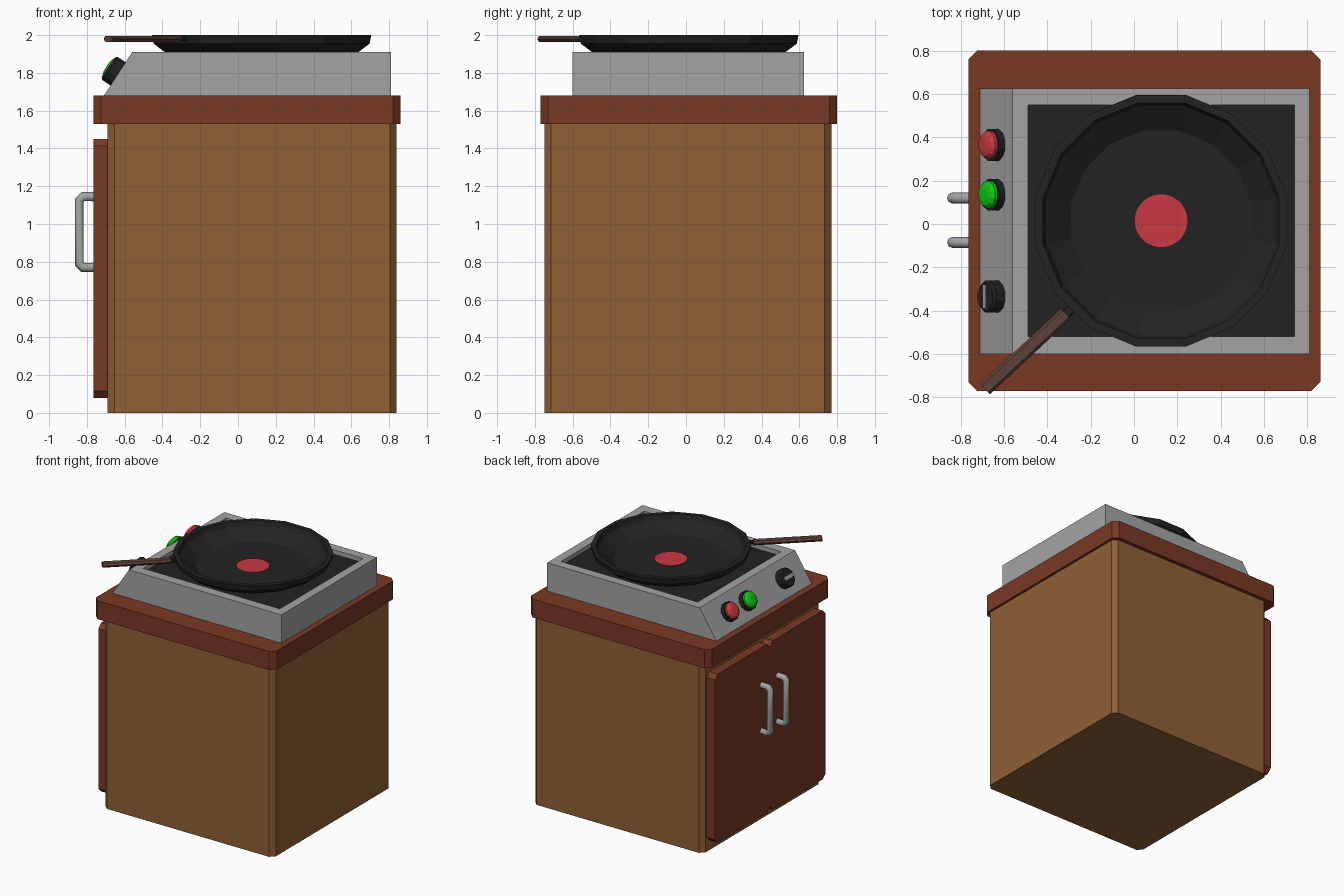
import bpy
import bmesh
from math import cos, sin, pi, atan2
from mathutils import Matrix, Vector

cube = bpy.data.objects.get("Cube")
if cube:
    bpy.data.objects.remove(cube, do_unlink=True)


def material(name, srgb):
    rgb = [(c / 255 / 12.92 if c < 11 else ((c / 255 + 0.055) / 1.055) ** 2.4) for c in srgb]
    m = bpy.data.materials.new(name)
    m.use_nodes = True
    m.diffuse_color = (*rgb, 1)
    m.node_tree.nodes["Principled BSDF"].inputs["Base Color"].default_value = (*rgb, 1)
    return m


wood = material("light wood", (144, 97, 54))
dark_wood = material("reddish wood", (121, 57, 36))
steel = material("grey metal", (164, 164, 164))
black = material("black iron", (34, 34, 34))
red = material("red", (203, 58, 66))
green = material("green", (16, 203, 20))
grip_brown = material("grip brown", (94, 65, 58))


def loft(name, rings, mats, matrix=None, rule=None):
    """Bridge rings of equal length into a closed solid; rule picks a material per band."""
    bm = bmesh.new()
    loops = [[bm.verts.new(p) for p in ring] for ring in rings]
    n = len(loops[0])
    bm.faces.new(loops[0][::-1])
    for band, (a, b) in enumerate(zip(loops, loops[1:])):
        for i in range(n):
            j = (i + 1) % n
            f = bm.faces.new((a[i], a[j], b[j], b[i]))
            f.material_index = rule(band) if rule else 0
    cap = bm.faces.new(loops[-1])
    cap.material_index = len(mats) - 1
    bmesh.ops.recalc_face_normals(bm, faces=bm.faces)
    me = bpy.data.meshes.new(name)
    bm.to_mesh(me)
    bm.free()
    for m in mats:
        me.materials.append(m)
    ob = bpy.data.objects.new(name, me)
    bpy.context.collection.objects.link(ob)
    if matrix:
        ob.matrix_world = matrix
    return ob


def rect(x0, x1, y0, y1, z, c=0.0):
    """Rectangle ring, with corners cut by c."""
    if not c:
        return [(x0, y0, z), (x1, y0, z), (x1, y1, z), (x0, y1, z)]
    return [(x0 + c, y0, z), (x1 - c, y0, z), (x1, y0 + c, z), (x1, y1 - c, z),
            (x1 - c, y1, z), (x0 + c, y1, z), (x0, y1 - c, z), (x0, y0 + c, z)]


def circle(r, z, n):
    return [(r * cos(2 * pi * (i + 0.5) / n), r * sin(2 * pi * (i + 0.5) / n), z) for i in range(n)]


def turned(name, profile, n, mats, matrix, rule=None):
    return loft(name, [circle(r, z, n) for r, z in profile], mats, matrix, rule)


# Cabinet and worktop
loft("cabinet", [rect(-0.69, 0.84, -0.75, 0.77, z, 0.036) for z in (0, 1.53)], [wood])
loft("worktop", [rect(-0.765, 0.86, -0.77, 0.80, z, 0.04) for z in (1.53, 1.68)], [dark_wood])

# Doors and their bar handles on the -x side
for side, y0, y1, hy in (("left", 0.017, 0.72, 0.12), ("right", -0.70, 0.013, -0.085)):
    rings = [[(x, y, z) for y, z, _ in rect(y0, y1, 0.08, 1.45, 0, 0.036)] for x in (-0.685, -0.765)]
    loft(side + "_door", rings, [dark_wood])

    cu = bpy.data.curves.new(side + "_door_handle", "CURVE")
    cu.dimensions = "3D"
    cu.bevel_depth = 0.025
    cu.bevel_resolution = 2
    cu.use_fill_caps = True
    path = [(-0.76, 0.77), (-0.82, 0.77), (-0.84, 0.79), (-0.84, 1.125), (-0.82, 1.145), (-0.76, 1.145)]
    sp = cu.splines.new("POLY")
    sp.points.add(len(path) - 1)
    for p, (x, z) in zip(sp.points, path):
        p.co = (x, hy, z, 1)
    cu.materials.append(steel)
    bpy.context.collection.objects.link(bpy.data.objects.new(cu.name, cu))

# Stove housing: sloped control side and sunken black hob
loft("stove_housing", [
    rect(-0.71, 0.81, -0.60, 0.625, 1.68),
    rect(-0.56, 0.81, -0.60, 0.625, 1.91),
    rect(-0.49, 0.74, -0.52, 0.55, 1.91),
    rect(-0.49, 0.74, -0.52, 0.55, 1.875),
], [steel, black])

# Frying pan
centre = Vector((0.125, 0.015, 0))
place = Matrix.Translation(centre)
turned("pan", [(0.44, 1.87), (0.525, 1.912), (0.583, 1.955), (0.592, 2.0), (0.555, 2.0),
               (0.54, 1.965), (0.425, 1.89)], 16, [black], place)
turned("red_hot_spot", [(0.122, 1.888), (0.122, 1.895)], 32, [red], place)

# Pan handle: iron stub, then wooden grip
start, end = Vector((-0.315, -0.415, 1.98)), Vector((-0.6875, -0.762, 1.98))
way = end - start
aim = Matrix.Translation(start) @ Matrix.Rotation(atan2(way.y, way.x), 4, "Z")


def bar(name, x0, x1, w, h, c, mat):
    rings = [[(x, y, z) for y, z, _ in rect(-w, w, -h, h, 0, c)] for x in (x0, x1)]
    loft(name, rings, [mat], aim)


bar("pan_handle_stub", -0.07, 0.01, 0.022, 0.011, 0.006, black)
bar("pan_handle_grip", 0, way.length, 0.033, 0.016, 0.012, grip_brown)

# Controls, standing square to the sloped side
normal = Vector((-0.23, 0, 0.15)).normalized()
tilt = normal.to_track_quat("Z", "Y").to_matrix().to_4x4()


def on_slope(y):
    return Matrix.Translation((-0.635, y, 1.795)) @ tilt


for name, y, mat in (("red_button", 0.365, red), ("green_button", 0.135, green)):
    turned(name, [(0.076, -0.005), (0.076, 0.035), (0.066, 0.035), (0.066, 0.05), (0.052, 0.066),
                  (0.03, 0.072)], 12, [black, mat], on_slope(y), lambda band: int(band > 1))
turned("dial", [(0.076, -0.005), (0.076, 0.05), (0.066, 0.062)], 12, [black], on_slope(-0.335))

# Pointer strip across the dial, running along y
across = (tilt.to_3x3().inverted() @ Vector((0, 1, 0)))
spin = Matrix.Rotation(atan2(across.y, across.x), 4, "Z")
loft("dial_pointer", [rect(-0.055, 0.055, -0.013, 0.013, z) for z in (0.06, 0.068)],
     [steel], on_slope(-0.335) @ spin)
